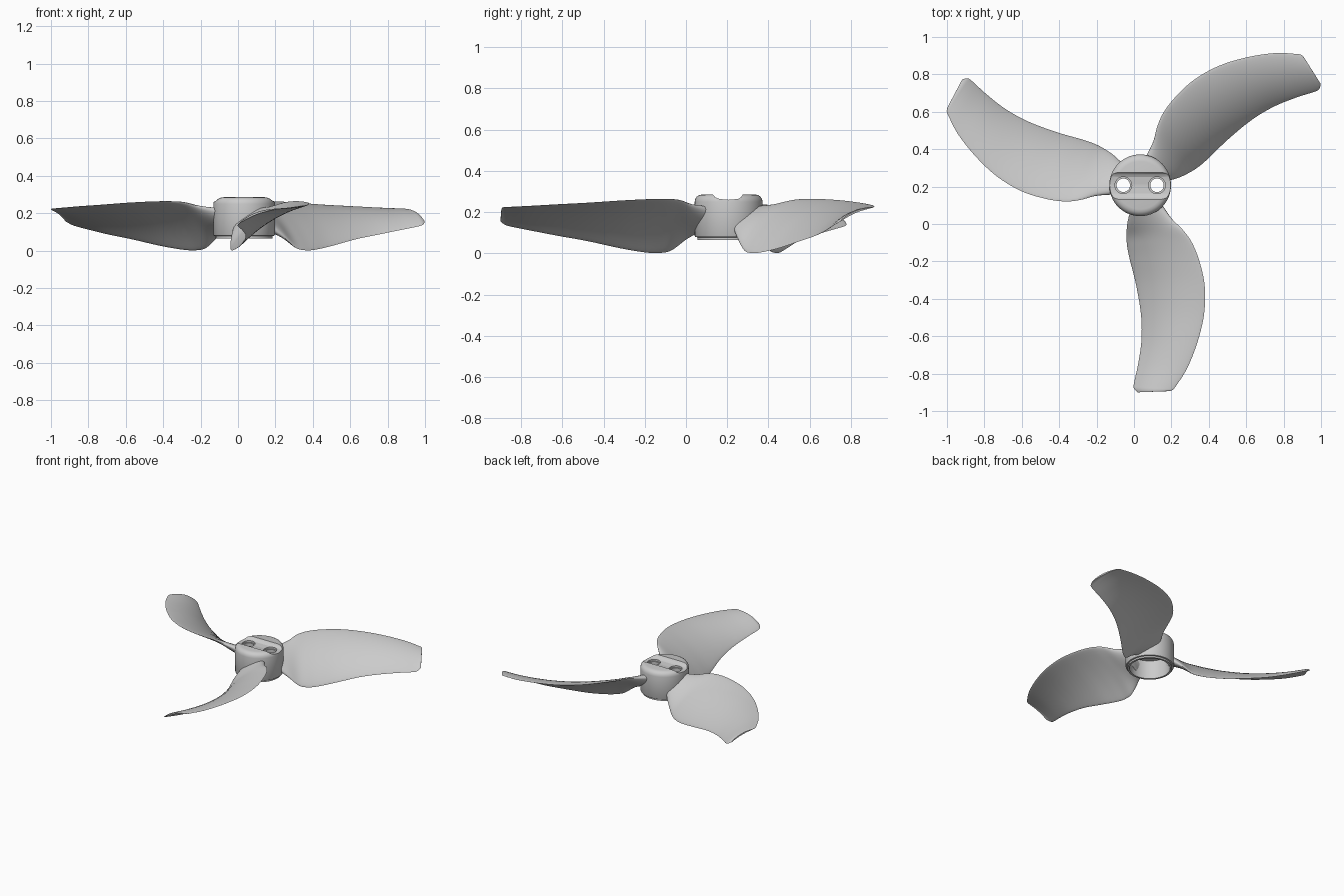
import bpy, bmesh, math
from mathutils import Vector, Matrix

if "Cube" in bpy.data.objects:
    bpy.data.objects.remove(bpy.data.objects["Cube"])

HUB = Vector((0.033, 0.207, 0))

grey = bpy.data.materials.new("plain_grey")
grey.diffuse_color = (0.6, 0.6, 0.6, 1)
grey.use_nodes = True
grey.node_tree.nodes["Principled BSDF"].inputs["Base Color"].default_value = grey.diffuse_color


def make(name, verts, faces):
    me = bpy.data.meshes.new(name)
    me.from_pydata(verts, [], faces)
    bm = bmesh.new()
    bm.from_mesh(me)
    bmesh.ops.recalc_face_normals(bm, faces=bm.faces)
    bm.to_mesh(me)
    bm.free()
    ob = bpy.data.objects.new(name, me)
    bpy.context.collection.objects.link(ob)
    return ob


def loft(name, rings, closed=False):
    """Skin a list of equal closed rings, capping the ends unless closed."""
    n, m = len(rings[0]), len(rings)
    faces = []
    for i in range(m if closed else m - 1):
        j = (i + 1) % m
        for k in range(n):
            l = (k + 1) % n
            faces.append((i * n + k, i * n + l, j * n + l, j * n + k))
    if not closed:
        faces += [tuple(range(n)), tuple(range((m - 1) * n, m * n))]
    return make(name, [p for r in rings for p in r], faces)


def circle(r, z, cx=0, n=72):
    return [HUB + Vector((cx + r * math.cos(math.tau * i / n),
                          r * math.sin(math.tau * i / n), z)) for i in range(n)]


def finish(ob, angle):
    ob.data.materials.clear()
    ob.data.materials.append(grey)
    bpy.ops.object.select_all(action='DESELECT')
    ob.select_set(True)
    bpy.context.view_layer.objects.active = ob
    bpy.ops.object.shade_smooth_by_angle(angle=math.radians(angle))


def cut(ob, cutter):
    cutter.hide_render = True
    mod = ob.modifiers.new("cut", 'BOOLEAN')
    mod.operation, mod.solver, mod.object = 'DIFFERENCE', 'EXACT', cutter
    bpy.context.view_layer.objects.active = ob
    bpy.ops.object.modifier_apply(modifier=mod.name)
    bpy.data.objects.remove(cutter)


# Hub: turned cup, hollow underneath, rounded upper rim
profile = [(0.138, 0.205), (0.138, 0.066), (0.152, 0.066), (0.152, 0.078),
           (0.162, 0.08), (0.165, 0.086), (0.165, 0.25), (0.162, 0.264),
           (0.154, 0.276), (0.142, 0.283), (0.128, 0.286)]
hub = loft("hub", [circle(r, z) for r, z in profile])

# Slot across the top
slot = [(-.082, .31), (-.075, .284), (-.065, .272), (-.045, .264), (0, .26),
        (.045, .264), (.06, .272), (.068, .284), (.075, .31)]
cut(hub, loft("slot_cutter", [[HUB + Vector((x, y, z)) for y, z in slot]
                              for x in (-0.2, 0.2)]))

# Two bolt holes with counterbores
for x in (-0.09, 0.09):
    cut(hub, loft("counterbore_cutter", [circle(0.045, z, x, 32) for z in (0.25, 0.35)]))
    cut(hub, loft("hole_cutter", [circle(0.036, z, x, 32) for z in (0.15, 0.35)]))
finish(hub, 35)

# Blade stations: low edge xyz, high edge xyz, thickness, camber
stations = [
    (-.020, .060, .110, .150, .100, .220, .080, .000),
    (-.035, .000, .070, .200, .030, .235, .058, .005),
    (-.040, -.070, .015, .260, -.030, .258, .036, .020),
    (-.035, -.130, .002, .310, -.100, .264, .026, .030),
    (-.020, -.200, .005, .350, -.200, .262, .022, .035),
    (.010, -.320, .025, .378, -.330, .255, .020, .035),
    (.037, -.480, .060, .375, -.480, .245, .018, .030),
    (.040, -.620, .085, .340, -.630, .237, .016, .027),
    (.022, -.750, .110, .285, -.770, .229, .014, .023),
    (.000, -.850, .130, .225, -.865, .224, .012, .020),
    (.000, -.880, .140, .205, -.888, .222, .011, .018),
    (.020, -.900, .155, .180, -.894, .217, .010, .012),
]


def smooth_rows(rows, steps=5):
    out = []
    for i in range(len(rows) - 1):
        a, b = rows[max(i - 1, 0)], rows[i]
        c, d = rows[i + 1], rows[min(i + 2, len(rows) - 1)]
        for s in range(steps):
            t = s / steps
            out.append([0.5 * (2 * q + (r - p) * t + (2 * p - 5 * q + 4 * r - w) * t * t
                               + (3 * q - p - 3 * r + w) * t ** 3)
                        for p, q, r, w in zip(a, b, c, d)])
    return out + [list(rows[-1])]


def section(row, n=32):
    low, high, thick, camber = Vector(row[:3]), Vector(row[3:6]), row[6], row[7]
    chord = high - low
    normal = Vector((-chord.z, 0, chord.x)).normalized()
    ring = []
    for i in range(n):
        a = math.tau * i / n
        u = (1 - math.cos(a)) / 2
        ring.append(low + chord * u
                    + normal * (camber * 4 * u * (1 - u) + thick / 2 * math.sin(a)))
    return ring


# Three swept, twisted blades around the hub
rings = [section(r) for r in smooth_rows(stations)]
for k, name in enumerate(("front_blade", "right_blade", "left_blade")):
    turn = (Matrix.Translation(HUB) @ Matrix.Rotation(k * math.tau / 3, 4, 'Z')
            @ Matrix.Translation(-HUB))
    finish(loft(name, [[turn @ p for p in r] for r in rings]), 50)
